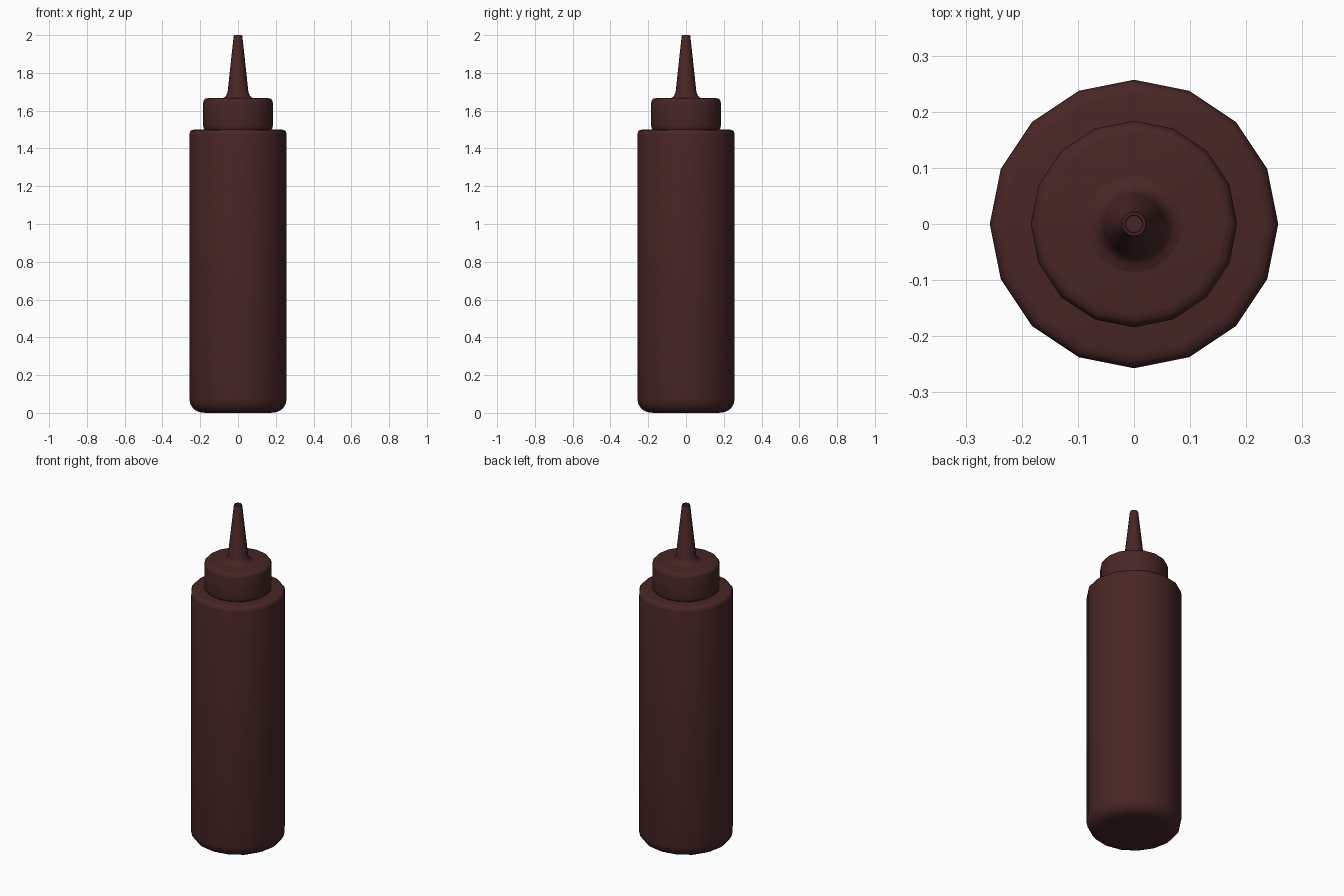
import bpy
import bmesh
import math

SIDES = 16

cube = bpy.data.objects.get("Cube")
if cube:
    bpy.data.objects.remove(cube, do_unlink=True)

brown = bpy.data.materials.new("dark brown plastic")
brown.use_nodes = True
colour = (0.065, 0.019, 0.019, 1)
brown.diffuse_color = colour
shader = next(n for n in brown.node_tree.nodes if n.type == "BSDF_PRINCIPLED")
shader.inputs["Base Color"].default_value = colour
shader.inputs["Roughness"].default_value = 0.6


def lathe(name, profile, angle=50):
    """Turn (radius, height) points about z, closing both ends with flat caps."""
    bm = bmesh.new()
    rings = []
    for r, z in profile:
        ring = []
        for i in range(SIDES):
            a = math.tau * i / SIDES
            ring.append(bm.verts.new((r * math.cos(a), r * math.sin(a), z)))
        rings.append(ring)
    for low, high in zip(rings, rings[1:]):
        for i in range(SIDES):
            j = (i + 1) % SIDES
            bm.faces.new((low[i], low[j], high[j], high[i]))
    bm.faces.new(list(reversed(rings[0])))
    bm.faces.new(rings[-1])
    mesh = bpy.data.meshes.new(name)
    bm.to_mesh(mesh)
    bm.free()
    mesh.materials.append(brown)
    obj = bpy.data.objects.new(name, mesh)
    bpy.context.collection.objects.link(obj)
    bpy.ops.object.select_all(action="DESELECT")
    obj.select_set(True)
    bpy.context.view_layer.objects.active = obj
    bpy.ops.object.shade_smooth_by_angle(angle=math.radians(angle))
    return obj


# Bottle body with a rounded foot and a softly bevelled shoulder
lathe("bottle_body", [
    (0.17, 0), (0.205, 0.004), (0.235, 0.02), (0.252, 0.045), (0.257, 0.07),
    (0.257, 1.475), (0.254, 1.489), (0.245, 1.497), (0.23, 1.5),
])

# Screw cap
lathe("screw_cap", [
    (0.176, 1.498), (0.182, 1.508), (0.184, 1.52),
    (0.184, 1.642), (0.181, 1.655), (0.174, 1.663), (0.16, 1.666),
])

# Tapered nozzle with a flared root and a small hole in the tip
lathe("nozzle", [
    (0.095, 1.664), (0.075, 1.669), (0.062, 1.68), (0.055, 1.7),
    (0.023, 1.995), (0.021, 2.0), (0.016, 2.0), (0.015, 1.98),
])
